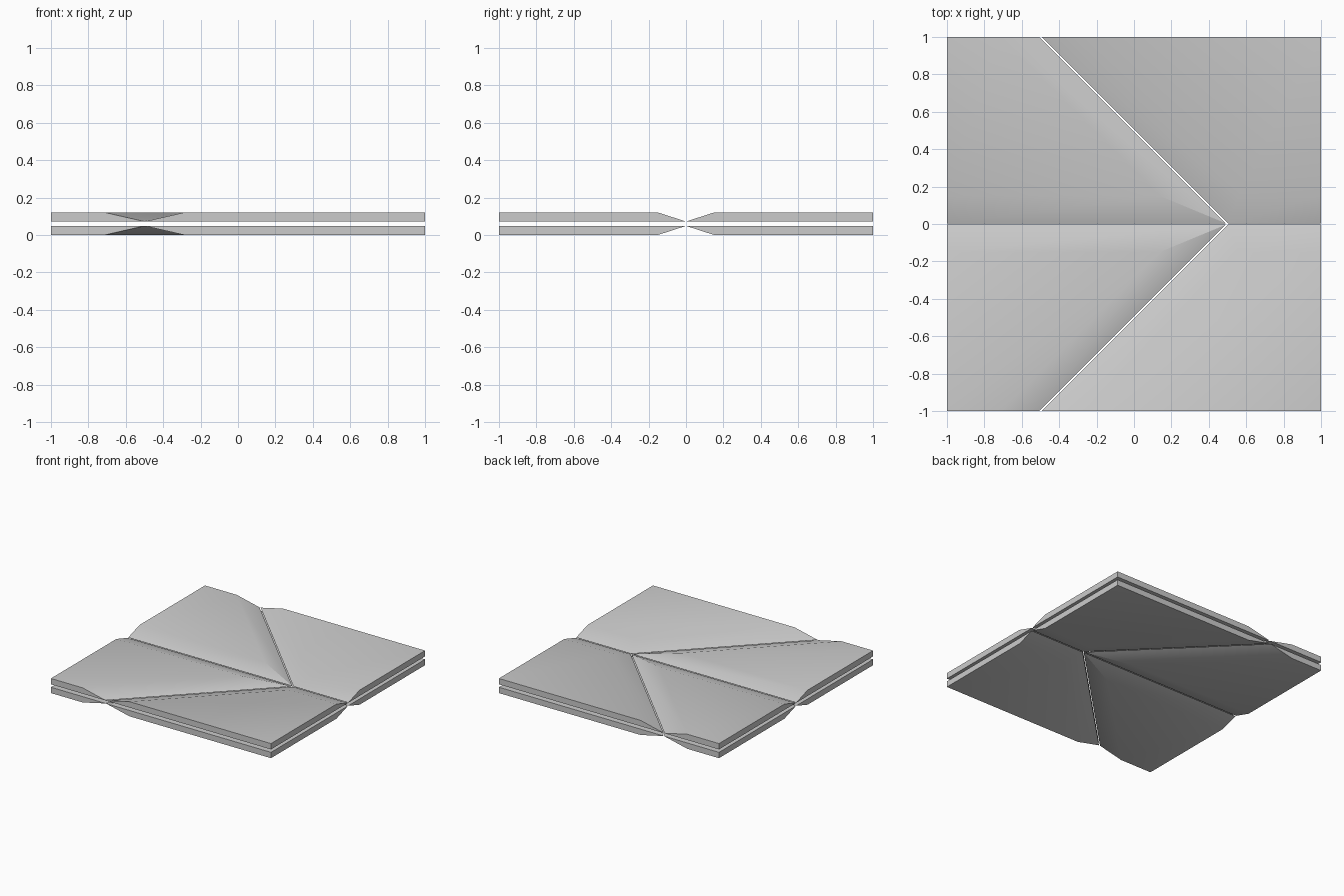
import bpy, bmesh, math
from mathutils import Vector

cube = bpy.data.objects.get("Cube")
if cube:
    bpy.data.objects.remove(cube, do_unlink=True)

HEIGHT = 0.12      # whole stack
THICK = 0.048      # one panel
BEVEL = 0.15       # width of the slope beside a crease
GAP = 0.004        # half of the slit at a crease
TIP = 0.001        # panel thickness left at a crease

grey = bpy.data.materials.new("panel grey")
grey.use_nodes = True
colour = (0.6, 0.6, 0.6, 1)
grey.diffuse_color = colour
grey.node_tree.nodes["Principled BSDF"].inputs["Base Color"].default_value = colour


def cut(bm, point, normal):
    """Remove everything on the normal's side and close the hole."""
    geom = bm.verts[:] + bm.edges[:] + bm.faces[:]
    result = bmesh.ops.bisect_plane(bm, geom=geom, plane_co=point, plane_no=normal,
                                    dist=1e-6, clear_outer=True)
    edges = [g for g in result["geom_cut"] if isinstance(g, bmesh.types.BMEdge)]
    bmesh.ops.holes_fill(bm, edges=edges, sides=0)


def panel(name, inward, side, layer):
    """One quarter of a slab, thinned towards its two creases on the outer face."""
    bm = bmesh.new()
    bmesh.ops.create_cube(bm, size=2)
    middle = HEIGHT / 2
    inner = HEIGHT / 2 - THICK
    for v in bm.verts:
        v.co.z = middle + layer * (HEIGHT / 2 if v.co.z * layer > 0 else inner)
    # both creases meet at the apex; normals point into the panel
    apex = Vector((0.5, 0, 0))
    diagonal = Vector((inward, inward * side, 0)).normalized()
    for n in (Vector((0, side, 0)), diagonal):
        edge = apex + n * GAP
        cut(bm, edge, -n)
        edge.z = middle + layer * (inner + TIP)
        slope = (THICK - TIP) / (BEVEL - GAP)
        cut(bm, edge, Vector((0, 0, layer)) - n * slope)
    bmesh.ops.recalc_face_normals(bm, faces=bm.faces)
    mesh = bpy.data.meshes.new(name)
    bm.to_mesh(mesh)
    bm.free()
    mesh.materials.append(grey)
    obj = bpy.data.objects.new(name, mesh)
    bpy.context.collection.objects.link(obj)
    return obj


# four panels around the creases, in two mirrored layers
panels = []
for layer, layer_name in ((1, "upper"), (-1, "lower")):
    for side, side_name in ((1, "back"), (-1, "front")):
        for inward, end_name in ((1, "left"), (-1, "right")):
            panels.append(panel(f"{layer_name}_{side_name}_{end_name}_panel",
                                inward, side, layer))

# soft transition from flat to slope, crisp rims
bpy.ops.object.select_all(action="DESELECT")
for obj in panels:
    obj.select_set(True)
bpy.context.view_layer.objects.active = panels[0]
bpy.ops.object.shade_smooth_by_angle(angle=math.radians(30))
